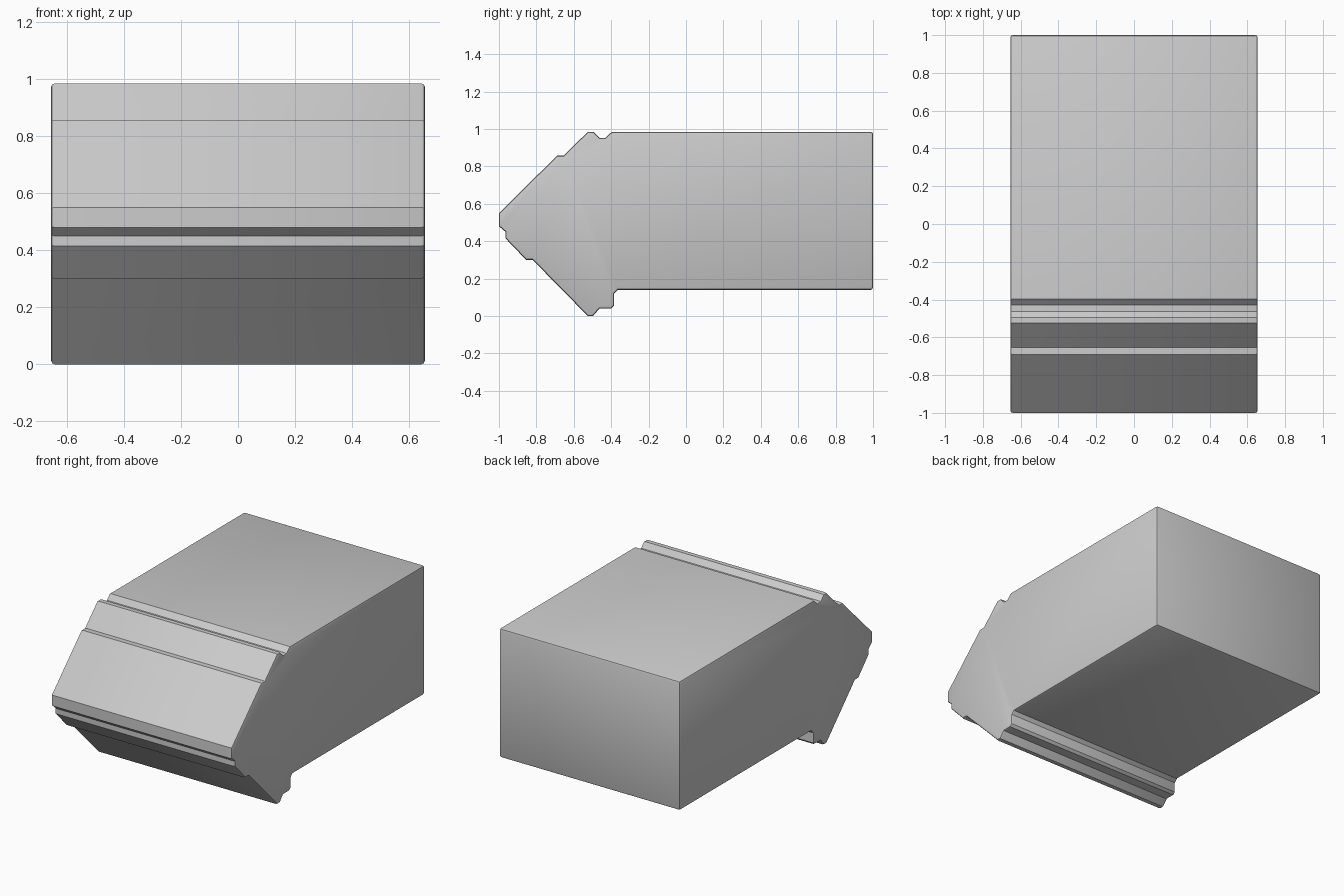
import bpy, bmesh

if "Cube" in bpy.data.objects:
    bpy.data.objects.remove(bpy.data.objects["Cube"])

HALF_WIDTH = 0.655

# Side profile (y, z): wedge nose with small ledges, long box behind
profile = [
    (-1.0, 0.55), (-0.69, 0.857), (-0.655, 0.857), (-0.525, 0.985),
    (-0.495, 0.985), (-0.462, 0.953), (-0.43, 0.953), (-0.397, 0.985),
    (1.0, 0.985), (1.0, 0.14),
    (-0.365, 0.14), (-0.385, 0.12), (-0.385, 0.055), (-0.40, 0.04),
    (-0.462, 0.04), (-0.497, 0.0), (-0.525, 0.0),
    (-0.82, 0.30), (-0.855, 0.30), (-0.965, 0.415), (-0.965, 0.45),
    (-1.0, 0.48),
]

# Body: extrude the profile across the width
bm = bmesh.new()
side = bm.faces.new([bm.verts.new((-HALF_WIDTH, y, z)) for y, z in profile])
ext = bmesh.ops.extrude_face_region(bm, geom=[side])
verts = [g for g in ext["geom"] if isinstance(g, bmesh.types.BMVert)]
bmesh.ops.translate(bm, verts=verts, vec=(2 * HALF_WIDTH, 0, 0))
bmesh.ops.recalc_face_normals(bm, faces=bm.faces)
mesh = bpy.data.meshes.new("wedge_body")
bm.to_mesh(mesh)
bm.free()
body = bpy.data.objects.new("wedge_body", mesh)
bpy.context.collection.objects.link(body)

# Softened rims on the two sides and the square rear corners
bevel = body.modifiers.new("soft_rims", "BEVEL")
bevel.width = 0.013
bevel.segments = 2
bevel.limit_method = "ANGLE"
bevel.angle_limit = 1.3

bpy.context.view_layer.objects.active = body
body.select_set(True)
bpy.ops.object.modifier_apply(modifier=bevel.name)
bpy.ops.object.shade_smooth_by_angle(angle=0.6)
